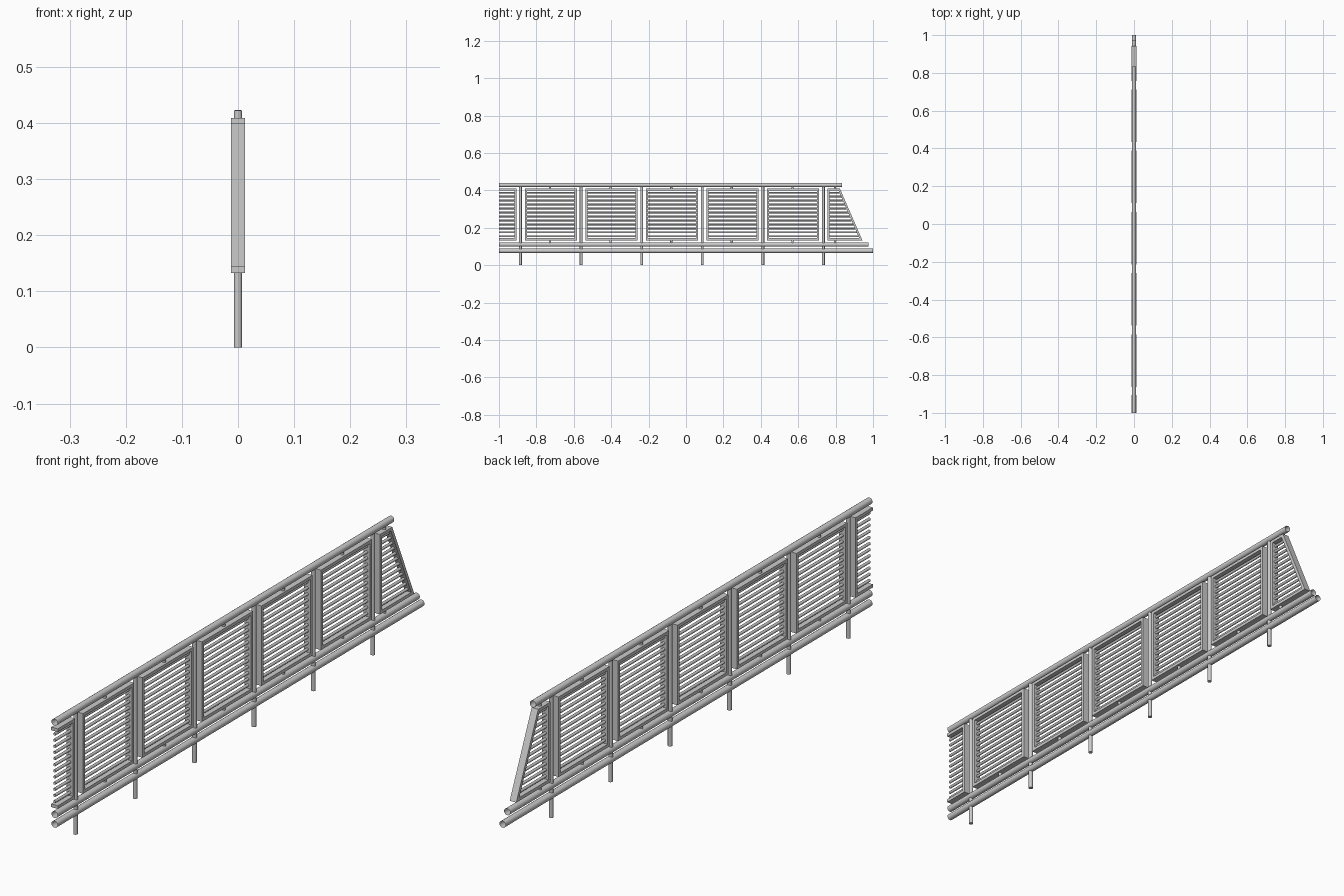
import bpy, bmesh, math
from mathutils import Vector, Matrix

if "Cube" in bpy.data.objects:
    bpy.data.objects.remove(bpy.data.objects["Cube"])

Z0, Z1, BAR, HALF = 0.133, 0.409, 0.011, 0.0125
POSTS = [-0.885 + 0.324 * i for i in range(6)]


def finish(name, bm, smooth=False):
    me = bpy.data.meshes.new(name)
    bm.to_mesh(me)
    bm.free()
    ob = bpy.data.objects.new(name, me)
    bpy.context.collection.objects.link(ob)
    if smooth:
        for p in me.polygons:
            p.use_smooth = len(p.vertices) == 4
    return ob


def add_tube(bm, a, b, r, sides, caps=False):
    a, b = Vector(a), Vector(b)
    d = b - a
    rot = d.to_track_quat('Z', 'Y').to_matrix().to_4x4()
    bmesh.ops.create_cone(bm, cap_ends=caps, segments=sides, radius1=r, radius2=r,
                          depth=d.length, matrix=Matrix.Translation((a + b) / 2) @ rot)


def add_prism(bm, pts):
    # extrude a y-z outline across the frame depth
    f = bm.faces.new([bm.verts.new((-HALF, y, z)) for y, z in pts])
    ext = bmesh.ops.extrude_face_region(bm, geom=[f])
    bmesh.ops.translate(bm, vec=(2 * HALF, 0, 0),
                        verts=[v for v in ext['geom'] if isinstance(v, bmesh.types.BMVert)])


def panel(name, y0, top, bottom, left=True, right=True):
    # frame bars; the right edge runs from (bottom, Z0) to (top, Z1)
    k = (top - bottom) / (Z1 - Z0)
    edge = lambda z: bottom + k * (z - Z0)
    w = BAR * math.sqrt(1 + k * k)
    lo, hi = Z0 + BAR, Z1 - BAR
    bm = bmesh.new()
    add_prism(bm, [(y0, Z0), (bottom, Z0), (edge(lo), lo), (y0, lo)])
    add_prism(bm, [(y0, hi), (edge(hi), hi), (top, Z1), (y0, Z1)])
    if left:
        add_prism(bm, [(y0, lo), (y0 + BAR, lo), (y0 + BAR, hi), (y0, hi)])
    if right:
        add_prism(bm, [(edge(lo) - w, lo), (edge(lo), lo), (edge(hi), hi), (edge(hi) - w, hi)])
    bmesh.ops.recalc_face_normals(bm, faces=bm.faces)
    finish(name + "_frame", bm)
    # horizontal rods
    bm = bmesh.new()
    n = 12
    for i in range(n):
        z = lo + (hi - lo) * (i + 0.5) / n
        add_tube(bm, (0, y0 + (BAR * 0.9 if left else 0), z), (0, edge(z) - w * 0.9, z), 0.005, 10)
    finish(name + "_rods", bm, True)


# long open-ended rails
for name, end, z in (("top_rail", 0.835, 0.4285), ("middle_rail", 0.975, 0.110),
                     ("bottom_rail", 1.0, 0.0765)):
    bm = bmesh.new()
    add_tube(bm, (0, -1, z), (0, end, z), 0.0115, 16)
    finish(name, bm, True)

# posts
for i, y in enumerate(POSTS):
    bm = bmesh.new()
    add_tube(bm, (0, y, 0), (0, y, 0.422), 0.0075, 10, True)
    finish(f"post_{i + 1}", bm, True)

# infill panels: cut-off start, five full bays, slanted end
panel("start_panel", -1.0, -0.906, -0.906, left=False)
for i, y in enumerate(POSTS[:-1]):
    c = y + 0.162
    panel(f"panel_{i + 1}", c - 0.139, c + 0.139, c + 0.139)
panel("end_panel", 0.756, 0.823, 0.943)

# short pegs fixing the panels to the rails
bm = bmesh.new()
for y in [p + 0.158 for p in POSTS[:-1]] + [0.797]:
    add_tube(bm, (0, y, Z1 - 0.003), (0, y, 0.423), 0.006, 10, True)
    add_tube(bm, (0, y, 0.115), (0, y, Z0 + 0.003), 0.006, 10, True)
finish("fixing_pegs", bm, True)
